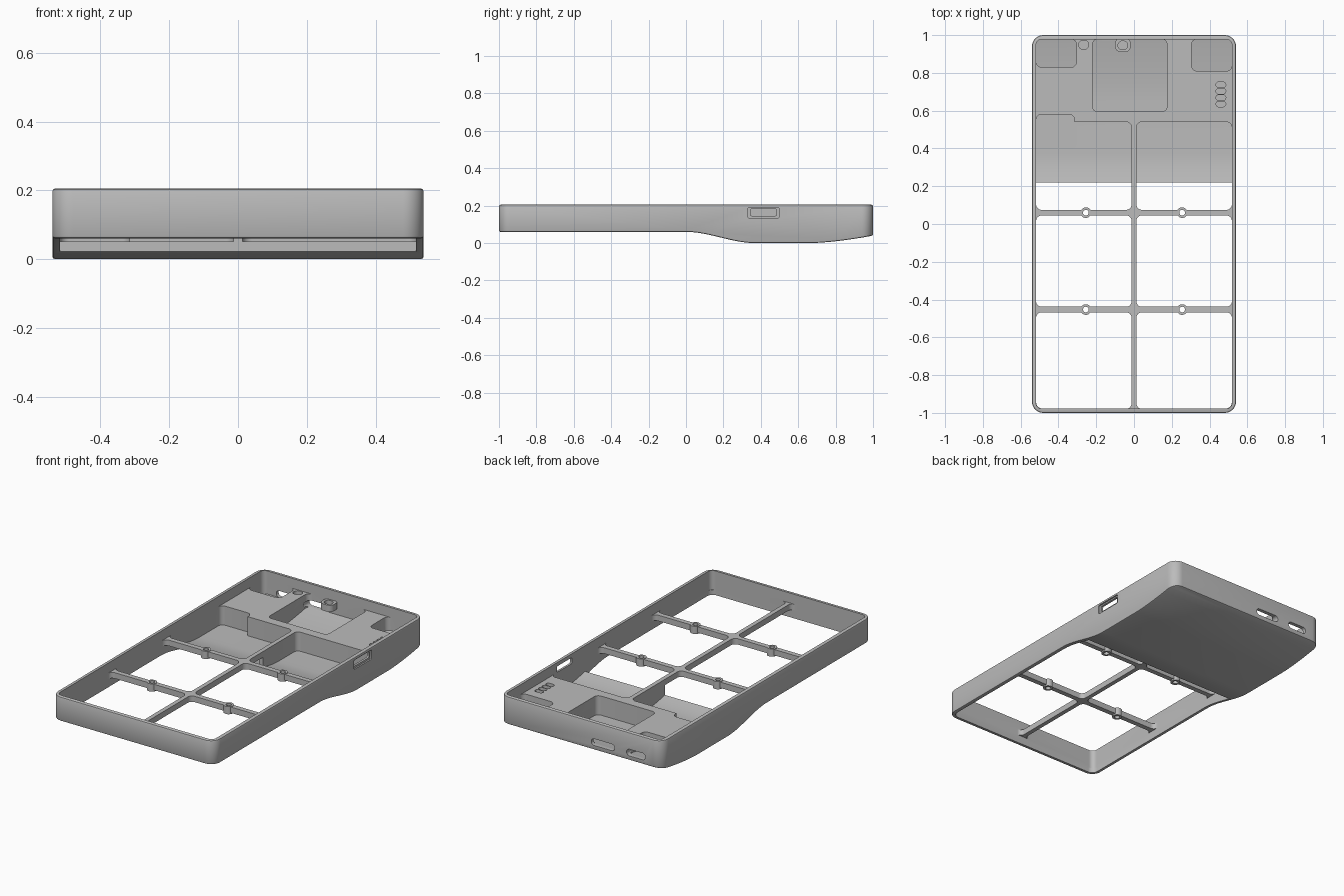
import bpy, bmesh, math

cube = bpy.data.objects.get("Cube")
if cube:
    bpy.data.objects.remove(cube, do_unlink=True)

TOP, DECK, BAR_BOTTOM = 0.205, 0.145, 0.11
IN_X, IN_Y, SHELL = 0.518, 0.978, 0.03

grey = bpy.data.materials.new("Matte grey plastic")
grey.use_nodes = True
grey.diffuse_color = (0.5, 0.5, 0.5, 1)
grey.node_tree.nodes["Principled BSDF"].inputs["Base Color"].default_value = (0.5, 0.5, 0.5, 1)


def extrude(name, points, offset):
    """Closed outline of 3D points swept along an offset into a solid."""
    bm = bmesh.new()
    face = bm.faces.new([bm.verts.new(p) for p in points])
    swept = bmesh.ops.extrude_face_region(bm, geom=[face])["geom"]
    bmesh.ops.translate(bm, vec=offset,
                        verts=[v for v in swept if isinstance(v, bmesh.types.BMVert)])
    bmesh.ops.recalc_face_normals(bm, faces=bm.faces)
    mesh = bpy.data.meshes.new(name)
    bm.to_mesh(mesh)
    bm.free()
    mesh.materials.append(grey)
    obj = bpy.data.objects.new(name, mesh)
    bpy.context.collection.objects.link(obj)
    return obj


def rounded(a0, a1, b0, b1, r, steps=8):
    """Rounded rectangle outline as 2D points."""
    pts = []
    corners = ((a1 - r, b1 - r), (a0 + r, b1 - r), (a0 + r, b0 + r), (a1 - r, b0 + r))
    for i, (a, b) in enumerate(corners):
        for k in range(steps + 1):
            t = math.pi / 2 * (i + k / steps)
            pts.append((a + r * math.cos(t), b + r * math.sin(t)))
    return pts


def prism(name, x0, x1, y0, y1, z0, z1, r):
    return extrude(name, [(x, y, z0) for x, y in rounded(x0, x1, y0, y1, r)], (0, 0, z1 - z0))


def apply(obj, mod):
    bpy.context.view_layer.objects.active = obj
    bpy.ops.object.modifier_apply(modifier=mod.name)


def boolean(obj, other, operation="DIFFERENCE", keep=False):
    mod = obj.modifiers.new("Boolean", "BOOLEAN")
    mod.operation, mod.object, mod.solver = operation, other, "EXACT"
    apply(obj, mod)
    if not keep:
        bpy.data.objects.remove(other, do_unlink=True)


def underside(y):
    """Height of the underside along the length."""
    if y < 0:
        return 0.06
    if y < 0.37:
        t = y / 0.37
        return 0.06 * (1 - t * t * (3 - 2 * t))
    return 0.04 * max(0, (y - 0.66) / 0.34) ** 1.6


def above_underside(name, lift):
    ys = [-1.2, 0] + [0.37 * i / 14 for i in range(1, 15)]
    ys += [0.66 + 0.05 * i for i in range(10)]
    pts = [(-0.8, y, underside(y) + lift) for y in ys]
    pts += [(-0.8, ys[-1], 0.5), (-0.8, ys[0], 0.5)]
    return extrude(name, pts, (1.6, 0, 0))


# Outer housing with softened rims
body = prism("housing", -0.54, 0.54, -1, 1, -0.1, TOP, 0.06)
boolean(body, above_underside("underside_form", 0), "INTERSECT")
bevel = body.modifiers.new("Bevel", "BEVEL")
bevel.width, bevel.segments = 0.008, 2
bevel.limit_method, bevel.angle_limit = "ANGLE", math.radians(40)
apply(body, bevel)

# Open tray above the deck, and open space below the front bars
boolean(body, prism("tray", -IN_X, IN_X, -IN_Y, IN_Y, DECK, 0.4, 0.035))
under = prism("under_bars", -IN_X, IN_X, -IN_Y, 0.5, -0.2, BAR_BOTTOM, 0.035)
limit = extrude("under_limit", [(-1, -2, -1), (1, -2, -1), (1, 0.22, -1), (-1, 0.22, -1)], (0, 0, 2))
boolean(under, limit, "INTERSECT")
boolean(body, under)

# Six windows between bars, then the rear pockets: x0, x1, y0, y1
wells = []
for y0, y1 in ((-IN_Y, -0.468), (-0.438, 0.045), (0.075, 0.54)):
    wells += [(-IN_X, -0.013, y0, y1), (0.013, IN_X, y0, y1)]
wells += [(-IN_X, -0.315, 0.4, 0.58), (-0.22, 0.175, 0.595, IN_Y),
          (-IN_X, -0.305, 0.83, IN_Y), (0.305, IN_X, 0.81, IN_Y)]
floor = above_underside("floor_form", SHELL)
for x0, x1, y0, y1 in wells:
    well = prism("well", x0, x1, y0, y1, -0.1, 0.3, 0.028)
    boolean(well, floor, "INTERSECT", keep=True)
    boolean(body, well)
bpy.data.objects.remove(floor, do_unlink=True)

# Screw bosses where bars cross the window middles
for x in (-0.255, 0.255):
    for y in (-0.453, 0.06):
        boolean(body, prism("boss", x - 0.028, x + 0.028, y - 0.028, y + 0.028,
                            BAR_BOTTOM - 0.008, DECK + 0.003, 0.0279), "UNION")
        boolean(body, prism("screw_hole", x - 0.015, x + 0.015, y - 0.015, y + 0.015,
                            0, 0.3, 0.0149))

# Rear post with a hole, and a small recess beside it
boolean(body, prism("rear_post", -0.1, -0.018, 0.91, 0.985, 0.105, DECK, 0.03), "UNION")
boolean(body, prism("post_hole", -0.084, -0.034, 0.923, 0.968, 0.115, 0.3, 0.02))
boolean(body, prism("side_recess", -0.293, -0.24, 0.925, 0.972, 0.12, 0.3, 0.022))

# Row of four oval recesses
for i in range(4):
    y = 0.635 + 0.034 * i
    boolean(body, prism("oval_recess", 0.434, 0.486, y - 0.0145, y + 0.0145, 0.12, 0.3, 0.0144))

# Rear wall ports
for x0, x1 in ((-0.225, -0.07), (-0.43, -0.305)):
    outline = [(x, 0.94, z) for x, z in rounded(x0, x1, 0.066, 0.106, 0.0195)]
    boolean(body, extrude("port", outline, (0, 0.2, 0)))

# Switch opening in the left wall, with a shallow outer step
for x, y0, y1, z0, z1 in ((0.48, 0.345, 0.485, 0.146, 0.182), (0.531, 0.332, 0.497, 0.134, 0.19)):
    outline = [(x, y, z) for y, z in rounded(y0, y1, z0, z1, 0.006, 3)]
    boolean(body, extrude("switch_opening", outline, (0.2, 0, 0)))

# Smooth curved surfaces while keeping edges crisp
bpy.ops.object.select_all(action="DESELECT")
body.select_set(True)
bpy.context.view_layer.objects.active = body
bpy.ops.object.shade_smooth_by_angle(angle=math.radians(30))
